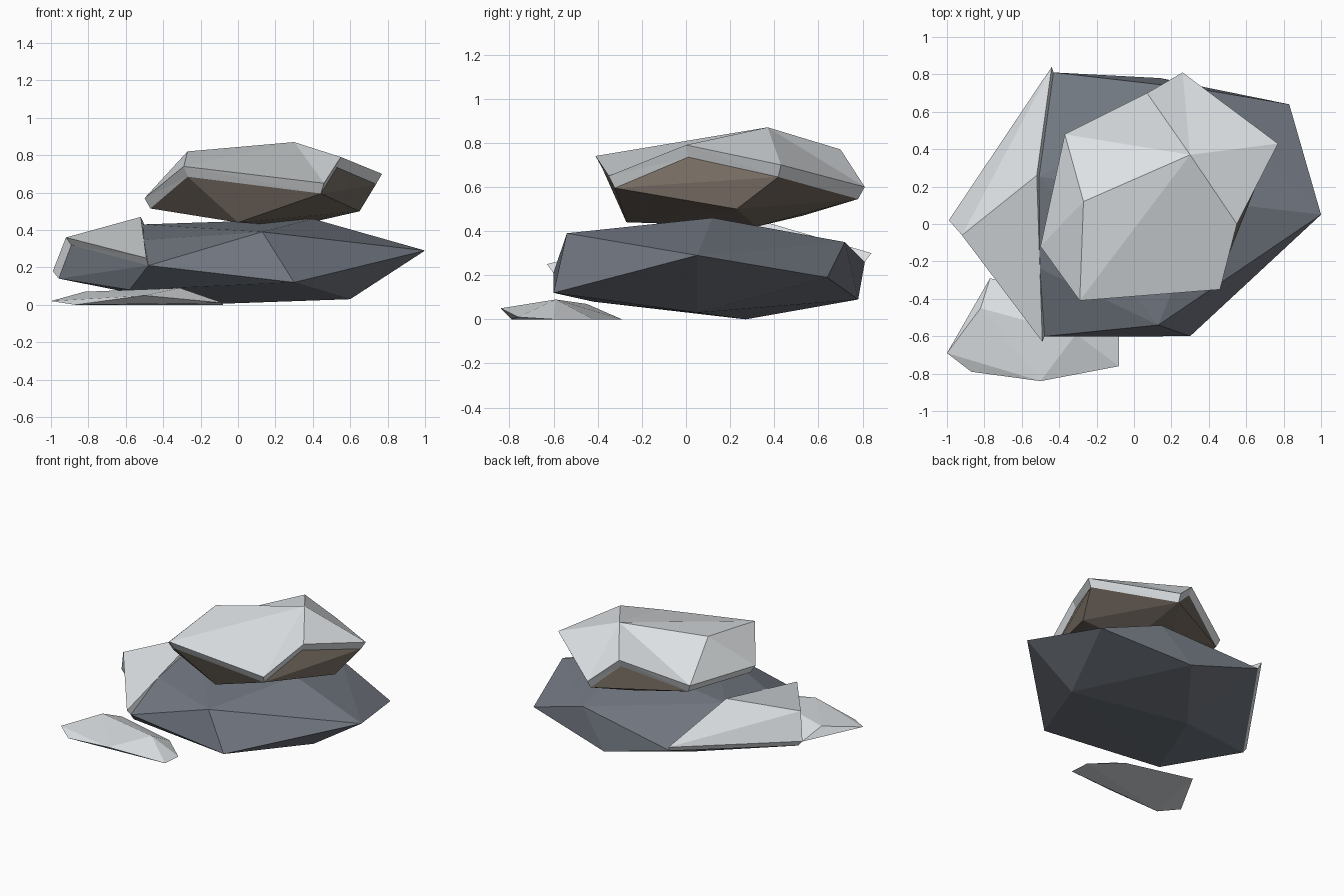
import bpy
import bmesh
from mathutils import Vector

cube = bpy.data.objects.get("Cube")
if cube:
    bpy.data.objects.remove(cube, do_unlink=True)


def material(name, rgb):
    mat = bpy.data.materials.new(name)
    mat.use_nodes = True
    mat.diffuse_color = (*rgb, 1)
    mat.node_tree.nodes["Principled BSDF"].inputs["Base Color"].default_value = (*rgb, 1)
    return mat


SNOW = material("snow_white", (0.73, 0.76, 0.78))
SLATE = material("slate_grey", (0.17, 0.19, 0.225))
BROWN = material("brown_stone", (0.18, 0.15, 0.122))


def add_object(name, bm, mat):
    bmesh.ops.recalc_face_normals(bm, faces=bm.faces)
    mesh = bpy.data.meshes.new(name)
    bm.to_mesh(mesh)
    bm.free()
    mesh.materials.append(mat)
    obj = bpy.data.objects.new(name, mesh)
    bpy.context.collection.objects.link(obj)
    return obj


def rock(name, points, mat):
    """Faceted stone: the convex hull of its corner points."""
    bm = bmesh.new()
    for p in points:
        bm.verts.new(p)
    result = bmesh.ops.convex_hull(bm, input=bm.verts)
    loose = [v for v in result["geom_interior"] if isinstance(v, bmesh.types.BMVert)]
    bmesh.ops.delete(bm, geom=loose, context='VERTS')
    return add_object(name, bm, mat)


def inner_rim(rim, centre, scale, drop):
    """Rim pulled in and down, where the snow meets the stone."""
    return [Vector((centre[0] + (x - centre[0]) * scale,
                    centre[1] + (y - centre[1]) * scale, z - drop)) for x, y, z in rim]


def snow_cap(name, rim, lower, peaks, faces):
    """Snow layer: crown faces plus a thin skirt down to the stone."""
    bm = bmesh.new()
    top = [bm.verts.new(p) for p in rim + peaks]
    low = [bm.verts.new(p) for p in lower]
    for face in faces:
        bm.faces.new([top[i] for i in face])
    n = len(rim)
    for i in range(n):
        j = (i + 1) % n
        bm.faces.new((top[i], low[i], low[j]))
        bm.faces.new((top[i], low[j], top[j]))
    return add_object(name, bm, SNOW)


# Large lower boulder with snow on its side
side_rim = [(-0.52, 0.26, 0.47), (-0.49, -0.63, 0.25), (-0.92, -0.06, 0.36),
            (-0.99, 0.02, 0.18), (-0.44, 0.84, 0.30)]
side_low = inner_rim(side_rim, (-0.2, 0.1), 0.96, 0.04)
snow_cap("side_snow", side_rim, side_low, [], [(0, 2, 1), (0, 4, 2), (2, 4, 3)])
rock("lower_boulder", side_low + [
    (0.13, -0.54, 0.39), (0.30, -0.60, 0.12), (1.0, 0.05, 0.29), (0.40, 0.12, 0.46),
    (0.83, 0.64, 0.19), (0.36, 0.72, 0.35), (0.14, 0.78, 0.09),
    (0.60, 0.05, 0.03), (-0.25, 0.27, 0.0), (-0.58, -0.42, 0.08)], SLATE)

# Upper boulder with snow on top
top_rim = [(-0.29, -0.41, 0.74), (0.46, -0.35, 0.65), (0.55, 0.0, 0.79),
           (0.77, 0.43, 0.70), (0.26, 0.81, 0.60), (0.07, 0.70, 0.77),
           (-0.37, 0.48, 0.61), (-0.50, -0.12, 0.57)]
top_low = inner_rim(top_rim, (0.13, 0.2), 0.95, 0.055)
snow_cap("top_snow", top_rim, top_low, [(0.30, 0.37, 0.87), (-0.27, 0.12, 0.82)],
         [(0, 1, 8), (0, 8, 9), (1, 2, 8), (2, 3, 8), (3, 4, 8),
          (4, 5, 8), (5, 6, 8), (6, 9, 8), (6, 7, 9), (7, 0, 9)])
rock("upper_boulder", top_low + [
    (0.0, -0.27, 0.44), (0.65, 0.23, 0.50), (0.10, 0.53, 0.47), (0.30, 0.32, 0.42)], BROWN)

# Small snow drift on the ground
rock("snow_drift", [
    (-1.0, -0.69, 0.02), (-0.87, -0.79, 0.0), (-0.50, -0.84, 0.05), (-0.08, -0.76, 0.01),
    (-0.08, -0.60, 0.0), (-0.28, -0.42, 0.0), (-0.77, -0.29, 0.0),
    (-0.82, -0.45, 0.07), (-0.31, -0.59, 0.09)], SNOW)
